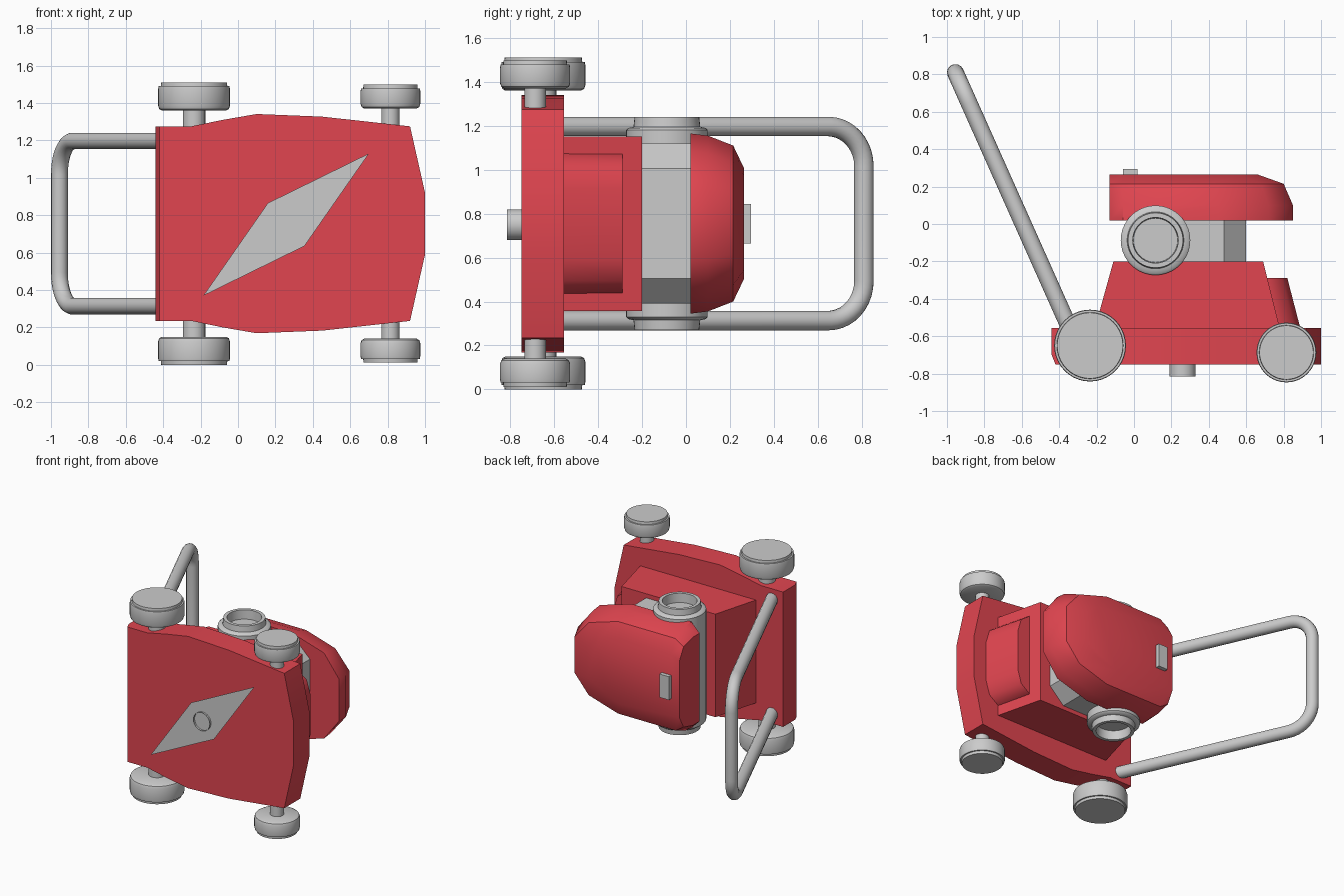
import bpy, math
from mathutils import Vector

if "Cube" in bpy.data.objects:
    bpy.data.objects.remove(bpy.data.objects["Cube"])

MID = 0.755  # mirror plane height across the width (z)

red = bpy.data.materials.new("red_paint")
red.diffuse_color = (0.75, 0.06, 0.08, 1)
red.use_nodes = True
red.node_tree.nodes["Principled BSDF"].inputs["Base Color"].default_value = red.diffuse_color


def loft(name, rings, mat=None, angle=40, caps=True):
    """Skin a list of equally long 3D rings into one object."""
    n = len(rings[0])
    verts = [p for r in rings for p in r]
    faces = []
    for k in range(len(rings) - 1):
        for i in range(n):
            j = (i + 1) % n
            faces.append((k * n + i, k * n + j, (k + 1) * n + j, (k + 1) * n + i))
    if caps:
        faces.append(tuple(range(n))[::-1])
        faces.append(tuple(range((len(rings) - 1) * n, len(rings) * n)))
    me = bpy.data.meshes.new(name)
    me.from_pydata(verts, [], faces)
    ob = bpy.data.objects.new(name, me)
    bpy.context.collection.objects.link(ob)
    if mat:
        me.materials.append(mat)
    bpy.ops.object.select_all(action='DESELECT')
    ob.select_set(True)
    bpy.context.view_layer.objects.active = ob
    bpy.ops.object.mode_set(mode='EDIT')
    bpy.ops.mesh.select_all(action='SELECT')
    bpy.ops.mesh.normals_make_consistent(inside=False)
    bpy.ops.object.mode_set(mode='OBJECT')
    bpy.ops.object.shade_smooth_by_angle(angle=math.radians(angle))
    return ob


def outline(half, y):
    """Mirror (x, half width) points across MID to a closed ring at y."""
    return ([(x, y, MID + w) for x, w in half] +
            [(x, y, MID - w) for x, w in reversed(half)])


def lathe(name, x, y, prof, n=40):
    """Revolve (z, radius) points round a z axis."""
    return loft(name, [[(x + r * math.cos(2 * math.pi * i / n),
                         y + r * math.sin(2 * math.pi * i / n), z)
                        for i in range(n)] for z, r in prof])


# deck
deck = [(-0.44, 0.52), (-0.25, 0.52), (-0.08, 0.555), (0.1, 0.586),
        (0.45, 0.572), (0.92, 0.52), (1.0, 0.165)]
low = [(-0.42, 0.52)] + deck[1:]
loft("deck", [outline(low, -0.75), outline(deck, -0.70), outline(deck, -0.555)], red)

# housing above the deck and its front step
loft("housing", [outline([(-0.21, 0.397), (0.78, 0.397)], -0.56),
                 outline([(-0.11, 0.397), (0.69, 0.397)], -0.2)], red)
loft("front_step", [
    outline([(0.6, 0.318), (0.78, 0.318), (0.86, 0.26), (0.89, 0.16)], -0.56),
    outline([(0.6, 0.318), (0.71, 0.318), (0.79, 0.26), (0.82, 0.16)], -0.29)], red)

# engine block
block = [(0.0, 0.365), (0.48, 0.365), (0.6, 0.25)]
loft("engine_block", [outline(block, -0.21), outline(block, 0.03)])

# engine cover, tapering upward
loft("engine_cover", [
    outline([(-0.13, 0.34), (-0.06, 0.41), (0.45, 0.41), (0.72, 0.33), (0.85, 0.16)], 0.02),
    outline([(-0.13, 0.34), (-0.06, 0.40), (0.45, 0.40), (0.72, 0.32), (0.85, 0.16)], 0.10),
    outline([(-0.13, 0.31), (-0.06, 0.355), (0.43, 0.355), (0.68, 0.28), (0.80, 0.14)], 0.215),
    outline([(-0.13, 0.22), (-0.06, 0.25), (0.38, 0.25), (0.56, 0.21), (0.66, 0.12)], 0.265)],
    red)
loft("cover_button", [outline([(-0.06, 0.09), (0.02, 0.09)], y) for y in (0.25, 0.295)])

# sideways drum with recessed ends
end = [(0.34, 0.118), (0.27, 0.122), (0.27, 0.147), (0.315, 0.152), (0.32, 0.176), (0.33, 0.186)]
lathe("exhaust_drum", 0.115, -0.087, end + [(2 * MID - z, r) for z, r in reversed(end)])

# wheels on both sides, with hub caps, and their axles
for name, x, y, r, ar, z0, z1 in (("rear", -0.235, -0.65, 0.192, 0.06, 0.0, 0.15),
                                  ("front", 0.815, -0.687, 0.16, 0.049, 0.012, 0.14)):
    prof = [(z0, r - 0.016), (z0 + 0.02, r - 0.014), (z0 + 0.02, r - 0.003),
            (z0 + 0.035, r), (z1 - 0.025, r), (z1 - 0.008, r - 0.006), (z1, r - 0.02)]
    lathe(name + "_wheel_lower", x, y, prof)
    lathe(name + "_wheel_upper", x, y, [(2 * MID - z, q) for z, q in prof])
    lathe(name + "_axle", x, y, [(0.1, ar), (1.41, ar)], 24)

# push handle: a U-shaped tube in a tilted plane
start, tip = Vector((-0.325, -0.60)), Vector((-0.955, 0.81))
length = (tip - start).length
along = (tip - start) / length
rad, half = 0.18, 0.442
side = [(0, half)] + [(length - rad + rad * math.sin(a), half - rad + rad * math.cos(a))
                      for a in (math.radians(9 * i) for i in range(11))]
side += [(d, -w) for d, w in reversed(side)]
cu = bpy.data.curves.new("handle", 'CURVE')
cu.dimensions = '3D'
cu.bevel_depth = 0.045
cu.bevel_resolution = 5
cu.use_fill_caps = True
sp = cu.splines.new('POLY')
sp.points.add(len(side) - 1)
for p, (d, w) in zip(sp.points, side):
    q = start + along * d
    p.co = (q.x, q.y, MID + w, 1)
handle = bpy.data.objects.new("handle", cu)
bpy.context.collection.objects.link(handle)
bpy.ops.object.select_all(action='DESELECT')
handle.select_set(True)
bpy.context.view_layer.objects.active = handle
bpy.ops.object.convert(target='MESH')
bpy.ops.object.shade_smooth_by_angle(angle=math.radians(40))

# blade shaft (open tube) and flat blade under the deck
n = 32
loft("blade_shaft", [[(0.26 + 0.07 * math.cos(2 * math.pi * i / n), y,
                       0.75 + 0.07 * math.sin(2 * math.pi * i / n)) for i in range(n)]
                     for y in (-0.74, -0.815)], caps=False)
blade = bpy.data.meshes.new("blade")
blade.from_pydata([(-0.185, -0.8, 0.37), (0.355, -0.8, 0.635),
                   (0.70, -0.8, 1.13), (0.16, -0.8, 0.865)], [], [(0, 1, 2, 3)])
bpy.context.collection.objects.link(bpy.data.objects.new("blade", blade))
